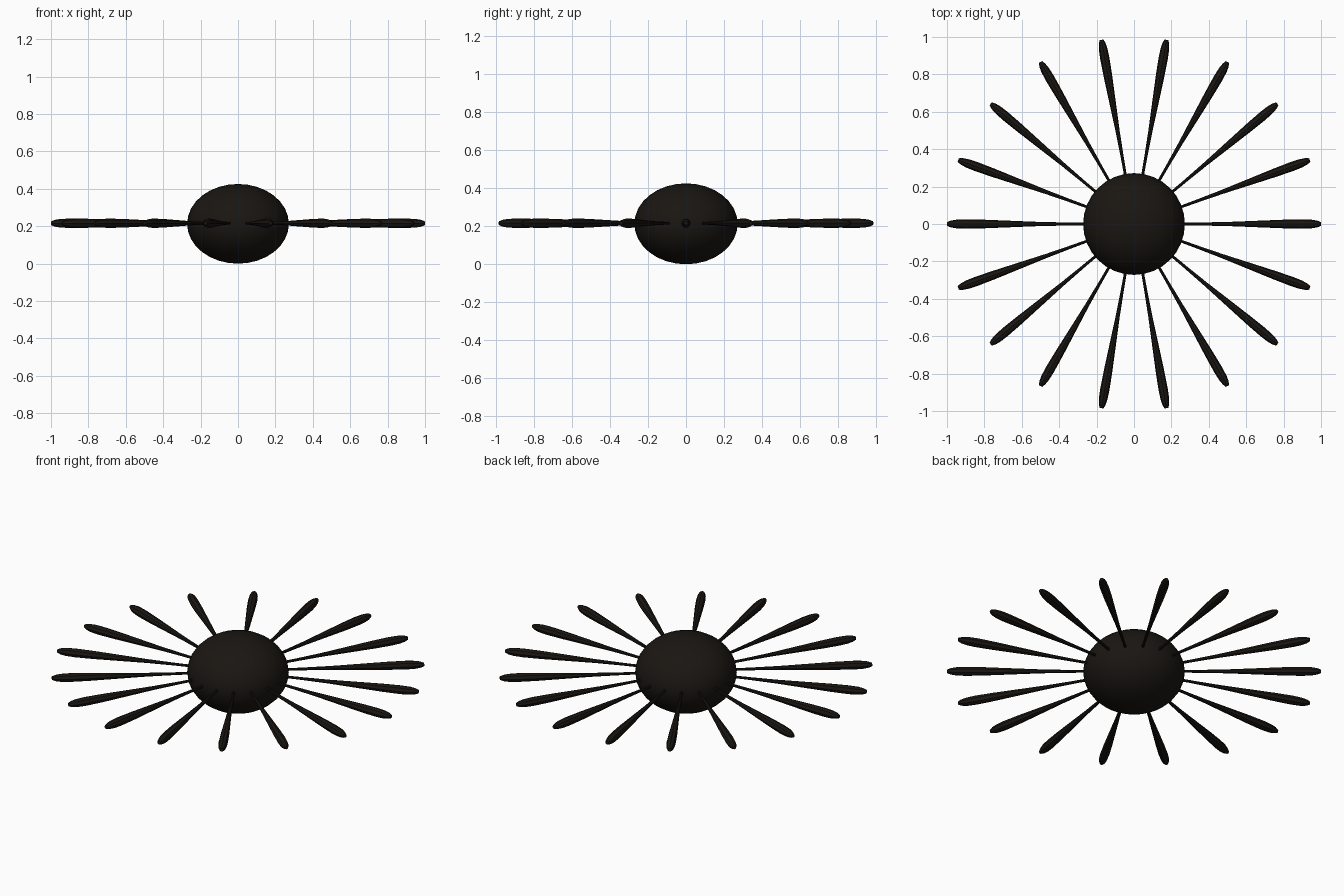
import bpy, bmesh, math
from mathutils import Matrix

if "Cube" in bpy.data.objects:
    bpy.data.objects.remove(bpy.data.objects["Cube"])

CZ = 0.213

def material(name, col):
    m = bpy.data.materials.new(name)
    m.diffuse_color = (*col, 1)
    m.use_nodes = True
    m.node_tree.nodes["Principled BSDF"].inputs["Base Color"].default_value = m.diffuse_color
    return m

dark = material("dark_brown", (0.010, 0.008, 0.006))

# Flattened round core
bpy.ops.mesh.primitive_uv_sphere_add(segments=32, ring_count=16, radius=1, location=(0, 0, CZ))
core = bpy.context.object
core.name = "core"
core.scale = (0.272, 0.272, CZ)
bpy.ops.object.transform_apply(location=False, rotation=False, scale=True)
bpy.ops.object.shade_smooth()
core.data.materials.append(dark)

# Club-shaped filament: (distance from centre, radius)
PROFILE = [(0.20, 0.007), (0.35, 0.008), (0.50, 0.011), (0.65, 0.017), (0.80, 0.023),
           (0.90, 0.025), (0.95, 0.023), (0.98, 0.018), (1.0, 0.010)]
SIDES = 8

def filament_mesh():
    bm = bmesh.new()
    rings = []
    for x, r in PROFILE:
        rings.append([bm.verts.new((x, r * math.cos(2 * math.pi * i / SIDES),
                                    r * math.sin(2 * math.pi * i / SIDES))) for i in range(SIDES)])
    for a, b in zip(rings, rings[1:]):
        for i in range(SIDES):
            j = (i + 1) % SIDES
            bm.faces.new((a[i], a[j], b[j], b[i]))
    bm.faces.new(rings[0])
    bm.faces.new(rings[-1])
    bmesh.ops.recalc_face_normals(bm, faces=bm.faces)
    me = bpy.data.meshes.new("filament")
    bm.to_mesh(me)
    bm.free()
    me.materials.append(dark)
    return me

# Eighteen filaments radiating around the core
mesh = filament_mesh()
COUNT = 18
for k in range(COUNT):
    ob = bpy.data.objects.new(f"filament_{k + 1}", mesh)
    ob.matrix_world = Matrix.Translation((0, 0, CZ + 0.003)) @ Matrix.Rotation(2 * math.pi * k / COUNT, 4, 'Z')
    bpy.context.collection.objects.link(ob)
